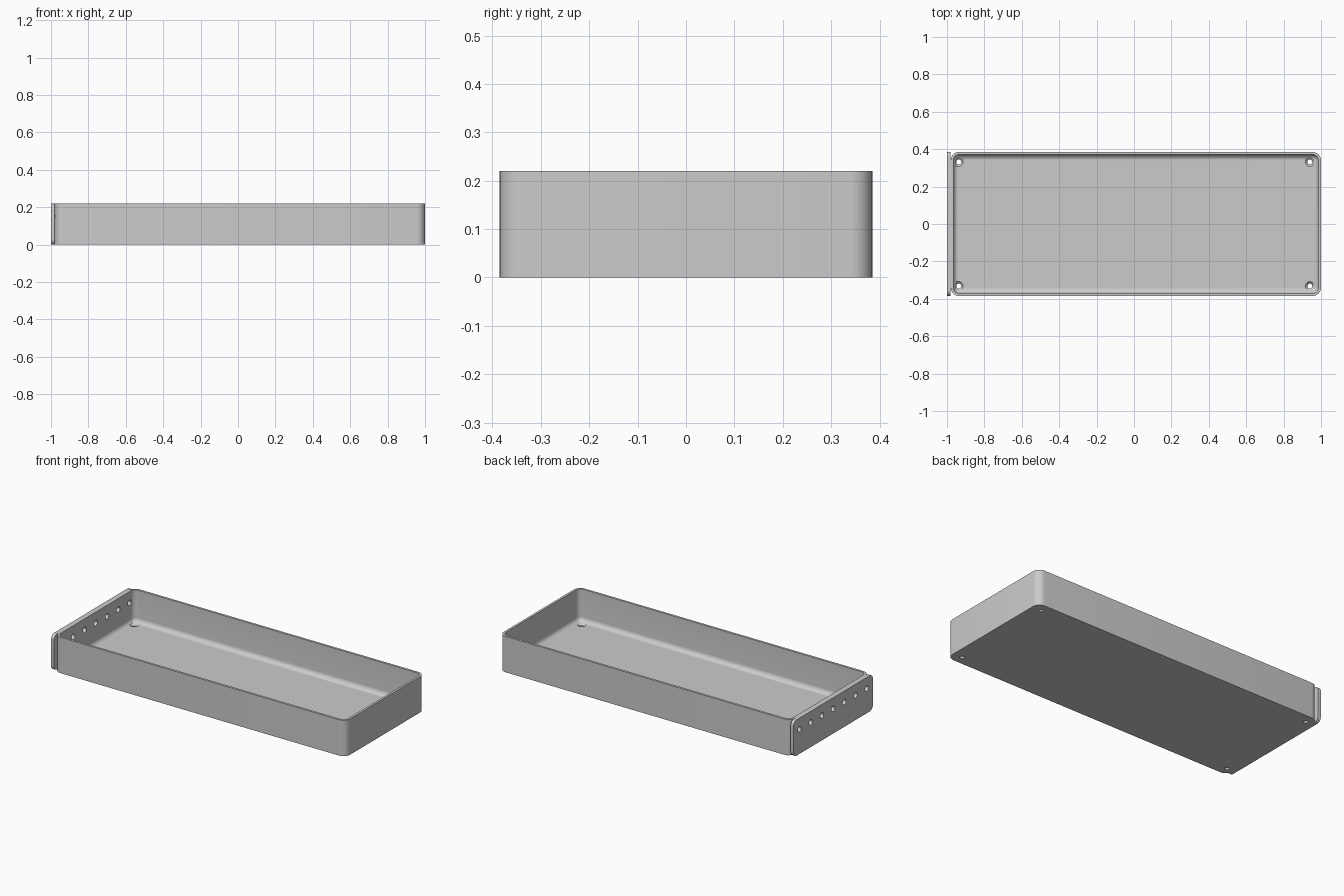
import bpy
import bmesh
from math import pi, sin, cos, radians
from mathutils import Matrix, Vector

if "Cube" in bpy.data.objects:
    bpy.data.objects.remove(bpy.data.objects["Cube"])

X_MIN, X_MAX, HALF_Y, HEIGHT = -0.98, 1.0, 0.385, 0.22
WALL, FLOOR, CORNER, FILLET = 0.014, 0.022, 0.045, 0.028
END_HOLE_Z = 0.152

grey = bpy.data.materials.new("light_grey")
grey.use_nodes = True
grey.diffuse_color = (0.6, 0.6, 0.6, 1)
grey.node_tree.nodes["Principled BSDF"].inputs["Base Color"].default_value = (0.6, 0.6, 0.6, 1)


def rounded_rect(half_u, half_v, radius, steps=8):
    """Counter-clockwise outline with rounded corners."""
    points = []
    for i, (su, sv) in enumerate([(1, 1), (-1, 1), (-1, -1), (1, -1)]):
        for k in range(steps + 1):
            a = (i + k / steps) * pi / 2
            points.append((su * (half_u - radius) + radius * cos(a),
                           sv * (half_v - radius) + radius * sin(a)))
    return points


def make_object(name, bm):
    bmesh.ops.recalc_face_normals(bm, faces=bm.faces[:])
    mesh = bpy.data.meshes.new(name)
    bm.to_mesh(mesh)
    bm.free()
    mesh.materials.append(grey)
    obj = bpy.data.objects.new(name, mesh)
    bpy.context.collection.objects.link(obj)
    return obj


def loft(name, rings):
    """Skin a stack of matching rings and cap both ends."""
    bm = bmesh.new()
    loops = [[bm.verts.new(p) for p in ring] for ring in rings]
    n = len(loops[0])
    for a, b in zip(loops, loops[1:]):
        for i in range(n):
            j = (i + 1) % n
            bm.faces.new((a[i], a[j], b[j], b[i]))
    bm.faces.new(loops[0][::-1])
    bm.faces.new(loops[-1])
    return make_object(name, bm)


def add_cone(bm, centre, r1, r2, depth, rotation=Matrix()):
    bmesh.ops.create_cone(bm, cap_ends=True, segments=24, radius1=r1, radius2=r2,
                          depth=depth, matrix=Matrix.Translation(centre) @ rotation)


def cut(obj, cutter):
    mod = obj.modifiers.new("holes", "BOOLEAN")
    mod.operation = "DIFFERENCE"
    mod.solver = "EXACT"
    mod.object = cutter
    bpy.context.view_layer.objects.active = obj
    bpy.ops.object.modifier_apply(modifier=mod.name)


# Tray: outer wall, rim, inner wall, filleted floor edge
half_x, mid_x = (X_MAX - X_MIN) / 2, (X_MAX + X_MIN) / 2


def tray_ring(inset, z):
    outline = rounded_rect(half_x - inset, HALF_Y - inset, CORNER - inset)
    return [(mid_x + x, y, z) for x, y in outline]


rings = [tray_ring(0, 0), tray_ring(0, HEIGHT), tray_ring(WALL, HEIGHT)]
for k in range(9):
    a = k / 8 * pi / 2
    rings.append(tray_ring(WALL + FILLET * (1 - cos(a)), FLOOR + FILLET * (1 - sin(a))))
tray = loft("tray", rings)

# End plate with rounded corners
outline = rounded_rect(HALF_Y, HEIGHT / 2, 0.03)
plate = loft("end_plate", [[(x, y, z + HEIGHT / 2) for y, z in outline]
                           for x in (-1.0, X_MIN)])

# Countersunk screw holes in the floor
bm = bmesh.new()
for x in (-0.937, 0.94):
    for y in (-0.332, 0.332):
        add_cone(bm, Vector((x, y, 0)), 0.013, 0.013, 0.1)
screw_cutter = make_object("screw_hole_cutter", bm)
bm = bmesh.new()
for x in (-0.937, 0.94):
    for y in (-0.332, 0.332):
        add_cone(bm, Vector((x, y, 0.018)), 0.012, 0.028, 0.016)
sink_cutter = make_object("countersink_cutter", bm)

# Row of seven holes through the end wall and plate
bm = bmesh.new()
for i in range(-3, 4):
    add_cone(bm, Vector((X_MIN, i * 0.109, END_HOLE_Z)), 0.017, 0.017, 0.1,
             Matrix.Rotation(pi / 2, 4, "Y"))
end_cutter = make_object("end_hole_cutter", bm)

for cutter in (screw_cutter, sink_cutter, end_cutter):
    cut(tray, cutter)
cut(plate, end_cutter)
for cutter in (screw_cutter, sink_cutter, end_cutter):
    bpy.data.objects.remove(cutter)

# Smooth the rounds and keep the edges sharp
bpy.ops.object.select_all(action="DESELECT")
for obj in (tray, plate):
    obj.select_set(True)
bpy.context.view_layer.objects.active = tray
bpy.ops.object.shade_smooth_by_angle(angle=radians(30))
